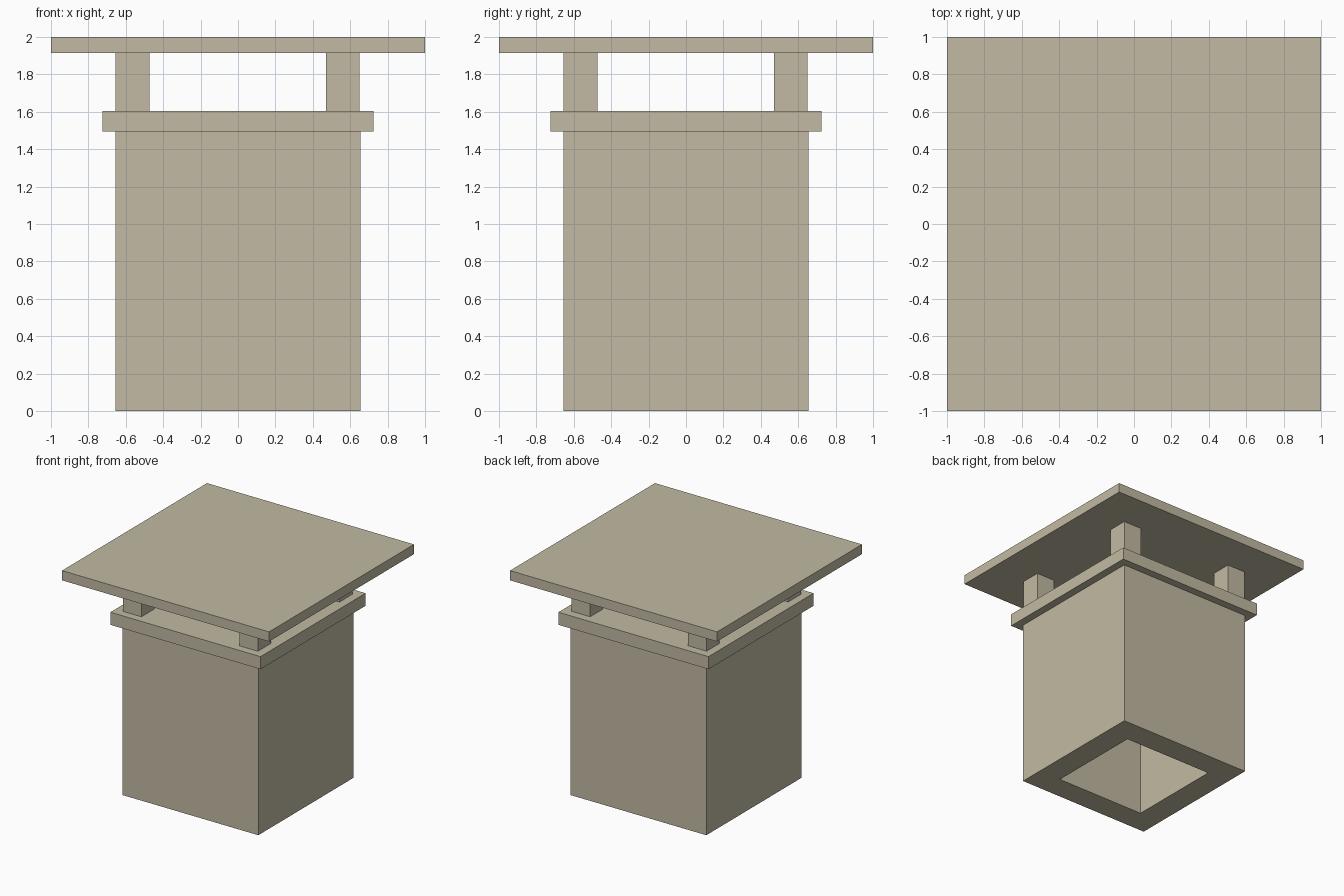
import bpy, bmesh

if "Cube" in bpy.data.objects:
    bpy.data.objects.remove(bpy.data.objects["Cube"])

stone = bpy.data.materials.new("pale stone")
stone.diffuse_color = (0.539, 0.491, 0.366, 1)
stone.use_nodes = True
stone.node_tree.nodes["Principled BSDF"].inputs["Base Color"].default_value = stone.diffuse_color


def finish(name, bm):
    bmesh.ops.recalc_face_normals(bm, faces=bm.faces)
    mesh = bpy.data.meshes.new(name)
    bm.to_mesh(mesh)
    bm.free()
    mesh.materials.append(stone)
    obj = bpy.data.objects.new(name, mesh)
    bpy.context.collection.objects.link(obj)
    return obj


def box(name, cx, cy, half, z0, z1):
    bm = bmesh.new()
    bmesh.ops.create_cube(bm, size=1)
    for v in bm.verts:
        v.co.x = cx + v.co.x * 2 * half
        v.co.y = cy + v.co.y * 2 * half
        v.co.z = z0 + (v.co.z + 0.5) * (z1 - z0)
    return finish(name, bm)


# Hollow chimney: closed square-ring profile (radius, height) swept round four corners
INNER, SHAFT, COLLAR = 0.437, 0.655, 0.725
profile = [(INNER, 0), (SHAFT, 0), (SHAFT, 1.495), (COLLAR, 1.495),
           (COLLAR, 1.605), (INNER, 1.605)]
bm = bmesh.new()
rings = [[bm.verts.new((sx * r, sy * r, z)) for r, z in profile]
         for sx, sy in ((-1, -1), (1, -1), (1, 1), (-1, 1))]
n = len(profile)
for i in range(4):
    a, b = rings[i], rings[(i + 1) % 4]
    for j in range(n):
        k = (j + 1) % n
        bm.faces.new((a[j], b[j], b[k], a[k]))
finish("chimney_shaft_and_collar", bm)

# Four corner posts holding the cap
for sx, side in ((-1, "left"), (1, "right")):
    for sy, end in ((-1, "front"), (1, "back")):
        box(f"{end}_{side}_post", sx * 0.5625 - 0.002, sy * 0.5625 - 0.002,
            0.09, 1.605, 1.915)

# Flat square cap slab
box("cap_slab", 0, 0, 1.0, 1.915, 2.0)
